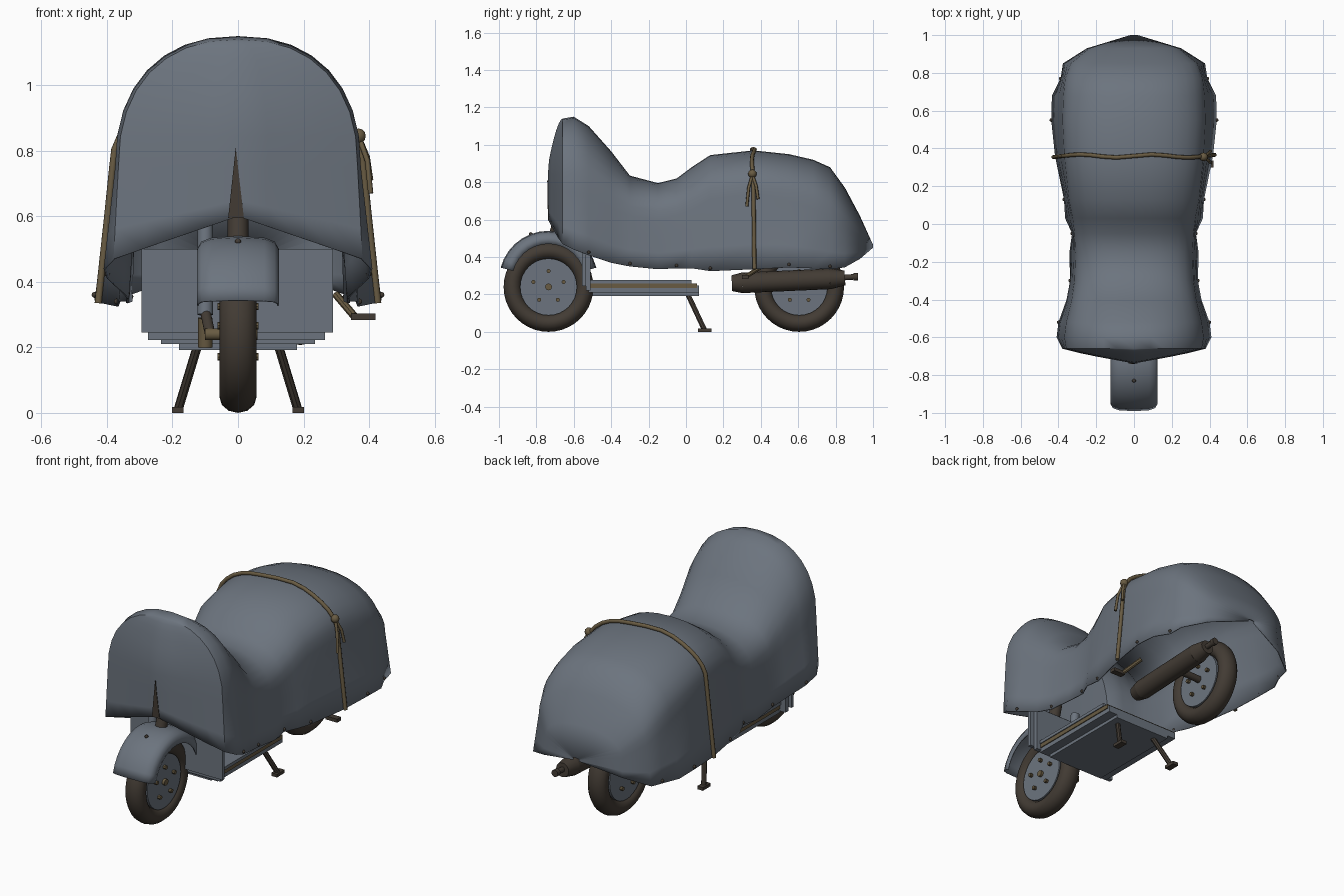
import bpy, bmesh, math
from mathutils import Vector
from math import sin, cos, pi, radians

if "Cube" in bpy.data.objects:
    bpy.data.objects.remove(bpy.data.objects["Cube"])


def material(name, rgb):
    m = bpy.data.materials.new(name)
    m.diffuse_color = (*rgb, 1)
    m.use_nodes = True
    m.node_tree.nodes["Principled BSDF"].inputs["Base Color"].default_value = m.diffuse_color
    return m


GREY = material("slate grey", (0.15, 0.175, 0.21))
DARK = material("dark brown", (0.055, 0.044, 0.034))
TAN = material("rope tan", (0.14, 0.105, 0.055))


def finish(o, name, mat, angle=40):
    o.name = name
    o.data.materials.clear()
    o.data.materials.append(mat)
    bpy.ops.object.select_all(action='DESELECT')
    o.select_set(True)
    bpy.context.view_layer.objects.active = o
    if angle:
        bpy.ops.object.shade_smooth_by_angle(angle=radians(angle))
    return o


def from_bm(bm, name, mat, angle=40, thick=0):
    bmesh.ops.remove_doubles(bm, verts=bm.verts, dist=0.0005)
    bmesh.ops.recalc_face_normals(bm, faces=bm.faces)
    me = bpy.data.meshes.new(name)
    bm.to_mesh(me)
    bm.free()
    o = bpy.data.objects.new(name, me)
    bpy.context.collection.objects.link(o)
    if thick:
        s = o.modifiers.new("thickness", 'SOLIDIFY')
        s.thickness = thick
    return finish(o, name, mat, angle)


def box(name, lo, hi, mat):
    c = [(a + b) / 2 for a, b in zip(lo, hi)]
    bpy.ops.mesh.primitive_cube_add(size=1, location=c)
    o = bpy.context.object
    o.scale = [b - a for a, b in zip(lo, hi)]
    return finish(o, name, mat, 0)


def rod(name, a, b, r, mat, r2=None, sides=16):
    a, b = Vector(a), Vector(b)
    d = b - a
    bpy.ops.mesh.primitive_cone_add(vertices=sides, radius1=r, radius2=r if r2 is None else r2,
                                    depth=d.length, location=(a + b) / 2)
    o = bpy.context.object
    o.rotation_euler = d.to_track_quat('Z', 'Y').to_euler()
    return finish(o, name, mat)


def ball(name, p, r, mat):
    bpy.ops.mesh.primitive_uv_sphere_add(segments=10, ring_count=6, radius=r, location=p)
    return finish(bpy.context.object, name, mat, 60)


def sheet(bm, rows):
    vs = [[bm.verts.new(p) for p in row] for row in rows]
    for r0, r1 in zip(vs, vs[1:]):
        for i in range(len(r0) - 1):
            bm.faces.new((r0[i], r0[i + 1], r1[i + 1], r1[i]))


# ---- draped cover: y, top z, width, shoulder z, hem width, hem z
SECTIONS = [
    (-0.66, 1.14, 0.365, 0.75, 0.38, 0.47), (-0.60, 1.15, 0.375, 0.75, 0.41, 0.44),
    (-0.52, 1.10, 0.365, 0.72, 0.395, 0.41), (-0.40, 0.965, 0.335, 0.66, 0.355, 0.37),
    (-0.30, 0.835, 0.32, 0.62, 0.34, 0.35), (-0.15, 0.795, 0.315, 0.60, 0.33, 0.335),
    (-0.05, 0.82, 0.32, 0.62, 0.34, 0.34), (0.03, 0.88, 0.33, 0.65, 0.355, 0.34),
    (0.13, 0.945, 0.35, 0.71, 0.38, 0.325), (0.36, 0.97, 0.375, 0.74, 0.43, 0.335),
    (0.55, 0.95, 0.385, 0.70, 0.45, 0.345), (0.68, 0.92, 0.38, 0.66, 0.425, 0.34),
    (0.77, 0.88, 0.37, 0.62, 0.40, 0.335), (0.85, 0.77, 0.34, 0.57, 0.365, 0.345),
    (0.93, 0.62, 0.24, 0.50, 0.25, 0.39), (1.00, 0.465, 0.02, 0.458, 0.02, 0.45)]


def section(y, top, w, zs, hw, hz):
    fold = 0.012 * sin(y * 31) * (abs(y) < 0.9 and y > -0.6)
    side = [(hw + fold * (1 - t) + (w - hw) * t, hz + (zs - hz) * t) for t in (0, 0.33, 0.67)]
    pts = [(x, y, z) for x, z in side]
    for k in range(17):
        a = pi * k / 16
        c, s = cos(a), max(sin(a), 0)
        pts.append((math.copysign(abs(c) ** 0.87, c) * w, y, zs + (top - zs) * s ** 0.87))
    return pts + [(-x, y, z) for x, z in reversed(side)]


bm = bmesh.new()
sheet(bm, [section(*s) for s in SECTIONS])
# front panel: a shallow wedge with a raised hem in the middle
y0, top0, w0, zs0, hw0, hz0 = SECTIONS[0]
panel = []
for x, y, z in section(*SECTIONS[0])[:12]:
    bulge = 0.078 * min(1, max(0, (top0 - z) / 0.25)) ** 0.6
    rise = 0.13 * max(0, (zs0 - z) / (zs0 - hz0))
    panel.append([(x * s, y - bulge * (1 - abs(s)) ** 0.85, z + rise * (1 - abs(s)))
                  for s in (1, 0.75, 0.5, 0.25, 0, -0.25, -0.5, -0.75, -1)])
sheet(bm, panel)
from_bm(bm, "cover", GREY, 50, 0.006)

# slit in the front of the cover
bm = bmesh.new()
bm.faces.new([bm.verts.new(p) for p in
              ((-0.03, -0.738, 0.595), (0.018, -0.738, 0.595), (-0.007, -0.742, 0.81))])
from_bm(bm, "cover_slit", DARK, 0, 0.006)

# hem eyelets
for sx in (-1, 1):
    for s in SECTIONS[2:14:2]:
        p = section(*s)[0]
        ball("eyelet", (sx * p[0], p[1], p[2] + 0.015), 0.009, DARK)

# ---- rope tied over the cover
rope_pts = [(x * 1.02, 0.36 + 0.008 * sin(x * 17), z + (0.008 if z > 0.7 else 0))
            for x, y, z in section(*SECTIONS[9])]


def tube(name, pts, r, mat):
    cu = bpy.data.curves.new(name, 'CURVE')
    cu.dimensions = '3D'
    cu.bevel_depth = r
    cu.bevel_resolution = 2
    cu.use_fill_caps = True
    sp = cu.splines.new('POLY')
    sp.points.add(len(pts) - 1)
    for q, p in zip(sp.points, pts):
        q.co = (*p, 1)
    o = bpy.data.objects.new(name, cu)
    bpy.context.collection.objects.link(o)
    cu.materials.append(mat)
    return o


tube("rope", rope_pts, 0.011, TAN)
ball("rope_knot", (0.368, 0.355, 0.845), 0.023, TAN)
tube("rope_tail", [(0.37, 0.355, 0.84), (0.395, 0.335, 0.77), (0.405, 0.325, 0.67)], 0.008, TAN)
tube("rope_tail", [(0.37, 0.355, 0.84), (0.395, 0.375, 0.78), (0.405, 0.385, 0.71)], 0.008, TAN)


# ---- wheels: tyre, disc and bolts
def wheel(name, y, z=0.24):
    bpy.ops.mesh.primitive_torus_add(major_segments=40, minor_segments=12, major_radius=0.192,
                                     minor_radius=0.048, location=(0, y, z), rotation=(0, pi / 2, 0))
    o = bpy.context.object
    o.scale = (1, 1, 1.18)
    finish(o, name + "_tyre", DARK, 60)
    rod(name + "_disc", (-0.045, y, z), (0.045, y, z), 0.152, GREY, sides=32)
    for k in range(5):
        a = pi / 2 + k * 2 * pi / 5
        p = (y + 0.085 * cos(a), z + 0.085 * sin(a))
        rod(name + "_bolt", (-0.062, *p), (0.062, *p), 0.011, TAN, sides=8)


wheel("front_wheel", -0.735)
wheel("rear_wheel", 0.605)

# ---- front fender: U section swept round the wheel
bm = bmesh.new()
prof = [(0.125, 0.195), (0.125, 0.225), (0.112, 0.248), (0.08, 0.26), (0, 0.265)]
prof += [(-x, r) for x, r in reversed(prof[:-1])]
sheet(bm, [[(x, -0.735 - r * cos(a), 0.275 + r * sin(a)) for x, r in prof]
           for a in [radians(15 + 150 * k / 14) for k in range(15)]])
from_bm(bm, "front_fender", GREY, 50, 0.006)
ball("fender_stud", (0, -0.83, 0.523), 0.01, DARK)

# ---- steering column, fork and damper
rod("steering_column", (0, -0.70, 0.52), (0, -0.66, 0.66), 0.032, DARK)
rod("fork_tube", (-0.1, -0.62, 0.62), (-0.1, -0.66, 0.30), 0.024, GREY)
rod("fork_arm", (-0.1, -0.66, 0.31), (-0.085, -0.735, 0.24), 0.016, DARK)
rod("fork_damper", (-0.1, -0.62, 0.20), (-0.1, -0.63, 0.29), 0.022, TAN)
rod("front_axle", (-0.1, -0.735, 0.24), (0.06, -0.735, 0.24), 0.018, TAN)

# ---- leg shield and floor
box("leg_shield", (-0.295, -0.555, 0.245), (0.29, -0.535, 0.50), GREY)
box("leg_shield_back", (-0.275, -0.535, 0.222), (0.265, -0.51, 0.48), GREY)
box("floor_top", (-0.245, -0.52, 0.258), (0.245, 0.03, 0.276), GREY)
box("floor_trim", (-0.24, -0.52, 0.235), (0.24, 0.06, 0.258), TAN)
box("floor_base", (-0.235, -0.52, 0.21), (0.235, 0.07, 0.248), GREY)
box("floor_pan", (-0.18, -0.50, 0.192), (0.18, 0.07, 0.21), GREY)

# ---- stand
for s in (-1, 1):
    rod("stand_leg", (s * 0.125, 0.01, 0.20), (s * 0.182, 0.098, 0.012), 0.014, DARK, sides=8)
    box("stand_foot", (s * 0.184 - 0.018, 0.065, 0), (s * 0.184 + 0.018, 0.135, 0.018), DARK)

# ---- exhaust, axle and kick pedal
X = 0.19
rod("exhaust_front", (X, 0.245, 0.26), (X, 0.30, 0.262), 0.042, DARK, 0.055)
rod("exhaust_body", (X, 0.30, 0.262), (X, 0.77, 0.283), 0.055, DARK)
rod("exhaust_back", (X, 0.77, 0.283), (X, 0.85, 0.288), 0.055, DARK, 0.04)
rod("tail_pipe", (X, 0.84, 0.29), (X, 0.915, 0.295), 0.015, DARK)
rod("tail_tip", (X, 0.895, 0.294), (X, 0.92, 0.295), 0.02, DARK)
rod("rear_axle", (-0.08, 0.605, 0.24), (X, 0.605, 0.25), 0.02, DARK)
rod("kick_arm", (0.30, 0.42, 0.36), (0.355, 0.32, 0.295), 0.012, TAN, sides=8)
box("kick_pedal", (0.345, 0.30, 0.283), (0.42, 0.335, 0.303), DARK)
